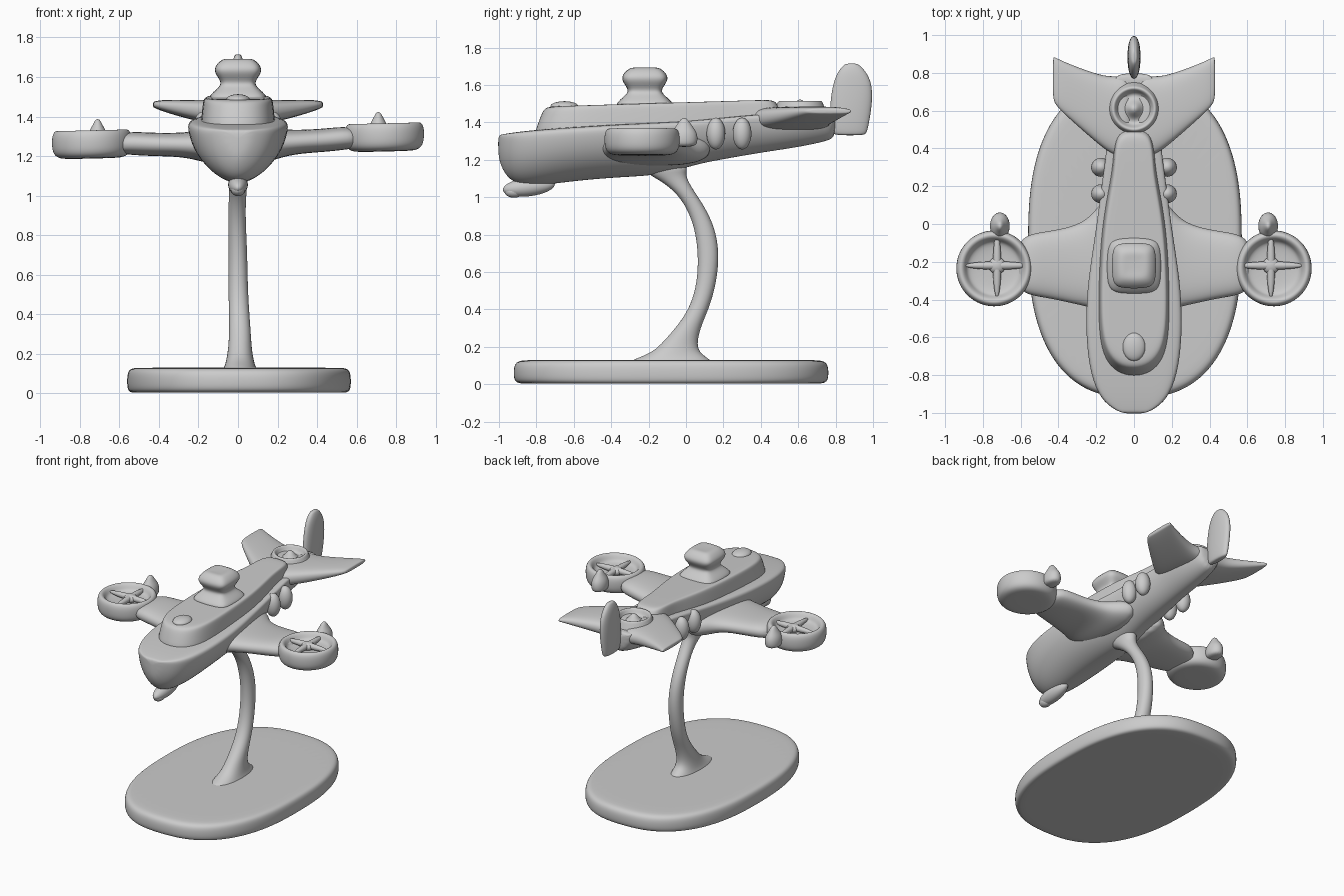
import bpy, bmesh
from math import sin, cos, pi, copysign

def loft(name, rings, sub=2):
    """Skin a list of equal-length point rings, cap both ends and smooth."""
    bm = bmesh.new()
    vr = [[bm.verts.new(p) for p in r] for r in rings]
    n = len(vr[0])
    for a, b in zip(vr, vr[1:]):
        for i in range(n):
            bm.faces.new((a[i], a[(i + 1) % n], b[(i + 1) % n], b[i]))
    bm.faces.new(vr[0])
    bm.faces.new(vr[-1])
    bmesh.ops.recalc_face_normals(bm, faces=bm.faces)
    me = bpy.data.meshes.new(name)
    bm.to_mesh(me)
    bm.free()
    me.polygons.foreach_set("use_smooth", [True] * len(me.polygons))
    ob = bpy.data.objects.new(name, me)
    bpy.context.collection.objects.link(ob)
    m = ob.modifiers.new("subdivision", 'SUBSURF')
    m.levels = m.render_levels = sub
    return ob

def oval(rx, ry, power=2.0, n=16):
    """Superellipse outline."""
    out = []
    for i in range(n):
        a = 2 * pi * i / n
        c, s = cos(a), sin(a)
        out.append((copysign(abs(c) ** (2 / power), c) * rx,
                    copysign(abs(s) ** (2 / power), s) * ry))
    return out

def stack(name, outline, layers, centre, tilt=(0, 0), sub=2):
    """Scaled copies of a plan outline stacked in z; layers are (scale, z)."""
    cx, cy = centre
    return loft(name, [[(cx + x * s, cy + y * s, z + tilt[0] * x * s + tilt[1] * y * s)
                        for x, y in outline] for s, z in layers], sub)

def slab(name, rows, axis, power=2.6):
    """Rounded sections along x or z; rows are (pos, y0, y1, mid, half thickness)."""
    rings = []
    for t, y0, y1, mid, half in rows:
        sec = oval((y1 - y0) / 2, half, power)
        yc = (y0 + y1) / 2
        rings.append([(t, yc + a, mid + b) if axis == 'x' else (mid + b, yc + a, t)
                      for a, b in sec])
    return loft(name, rings)

def blob(name, loc, radii, rot=(0, 0, 0)):
    bpy.ops.mesh.primitive_uv_sphere_add(segments=24, ring_count=16, radius=1,
                                         location=loc, rotation=rot)
    ob = bpy.context.object
    ob.name = name
    ob.scale = radii
    bpy.ops.object.shade_smooth()
    return ob

# Display base
stack("stand_base", oval(0.565, 0.84, 2.5, 48),
      [(0.9, 0.003), (0.975, 0.003), (1, 0.02), (1.005, 0.06), (1, 0.105),
       (0.97, 0.128), (0.88, 0.13)], (0.005, -0.08))

# Curved stem flaring into the base
slab("stand_stem", [
    (0.10, -0.34, 0.16, 0.01, 0.10), (0.135, -0.28, 0.13, 0.01, 0.08),
    (0.17, -0.18, 0.07, 0.01, 0.07), (0.23, -0.12, 0.06, 0.01, 0.06),
    (0.32, -0.04, 0.085, 0.01, 0.055), (0.42, 0.025, 0.13, 0.005, 0.052),
    (0.55, 0.06, 0.165, 0.0, 0.05), (0.70, 0.065, 0.18, 0.0, 0.048),
    (0.84, 0.045, 0.155, -0.005, 0.046), (0.95, 0.0, 0.10, -0.005, 0.044),
    (1.03, -0.06, 0.045, 0, 0.045), (1.09, -0.14, 0.01, 0, 0.05),
    (1.13, -0.22, 0.0, 0, 0.06), (1.18, -0.25, 0.02, 0, 0.07)], 'z', 2.1)

# Lower hull: keel section swept along y as (y, half width, top, bottom)
half = [(0.5, 1), (0.9, 1), (1, 0.96), (1.01, 0.84), (0.9, 0.5),
        (0.6, 0.19), (0.25, 0.03)]
section = [(0, 1)] + half + [(0, 0)] + [(-x, z) for x, z in reversed(half)]
hull = [(-1.005, 0.05, 1.33, 1.22), (-0.985, 0.10, 1.335, 1.15),
        (-0.93, 0.175, 1.345, 1.07), (-0.80, 0.23, 1.36, 1.055),
        (-0.60, 0.255, 1.375, 1.085), (-0.35, 0.25, 1.39, 1.105),
        (-0.12, 0.215, 1.40, 1.115), (0.05, 0.19, 1.41, 1.175),
        (0.25, 0.165, 1.43, 1.21), (0.42, 0.14, 1.445, 1.24),
        (0.60, 0.14, 1.45, 1.265), (0.76, 0.11, 1.46, 1.30),
        (0.80, 0.08, 1.46, 1.32)]
loft("hull", [[(x * w, y, zb + z * (zt - zb)) for x, z in section]
              for y, w, zt, zb in hull])

# Raised upper deck with sloping walls
side = [(0.09, -0.79), (0.155, -0.72), (0.185, -0.6), (0.19, -0.4), (0.18, -0.1),
        (0.15, 0.12), (0.115, 0.3), (0.11, 0.42), (0.09, 0.52)]
plan = [(0, -0.81)] + side + [(0, 0.53)] + [(-x, y) for x, y in reversed(side)]
plan = [(x, y + 0.14) for x, y in plan]
stack("upper_deck", plan, [(1.02, 1.32), (1.0, 1.38), (0.95, 1.47), (0.925, 1.495),
                           (0.87, 1.503), (0.75, 1.503)], (0, -0.14), (0, 0.03))
blob("deck_hatch", (0, -0.65, 1.485), (0.06, 0.075, 0.028))

# Dorsal turret
stack("turret", oval(0.118, 0.122, 4),
      [(1.4, 1.47), (1.18, 1.515), (0.8, 1.55), (0.72, 1.575), (0.98, 1.615),
       (1.03, 1.645), (0.85, 1.675), (0.6, 1.695), (0.3, 1.69)], (0, -0.22))

# Chin gun
blob("chin_gun", (0, -0.84, 1.055), (0.05, 0.14, 0.05), (0.12, 0, 0))
blob("chin_gun_muzzle", (0, -0.92, 1.03), (0.036, 0.05, 0.033))

TILT = 0.024  # slight roll of the wings
for s, tag in ((-1, "left"), (1, "right")):
    # Wing arm
    rows = [(0.05, -0.48, 0.16, 1.25, 0.10), (0.17, -0.47, 0.13, 1.255, 0.085),
            (0.23, -0.445, 0.04, 1.26, 0.07), (0.32, -0.425, -0.01, 1.265, 0.06),
            (0.45, -0.395, -0.035, 1.27, 0.06), (0.56, -0.38, -0.05, 1.28, 0.06),
            (0.62, -0.34, -0.1, 1.27, 0.04)]
    slab(tag + "_wing", [(s * x, a, b, z + TILT * s * x, h)
                         for x, a, b, z, h in rows], 'x')

    # Round rotor pod with recessed dish
    cx, cy, dz = s * 0.74, -0.235, TILT * s * 0.74
    stack(tag + "_rotor_pod", oval(0.202, 0.202, 2, 24),
          [(z, h + dz) for z, h in
           [(0.6, 1.205), (0.85, 1.21), (0.98, 1.235), (1.01, 1.28), (1.0, 1.325),
            (0.93, 1.35), (0.82, 1.348), (0.74, 1.32), (0.68, 1.298), (0.3, 1.29)]],
          (cx, cy), (TILT, 0))

    # Crossed spokes, hub and rear fin
    for k, r in (("long", (0.022, 0.17, 0.022)), ("cross", (0.17, 0.022, 0.022))):
        blob(f"{tag}_rotor_{k}_spoke", (cx - s * 0.015, cy + 0.015, 1.315 + dz), r)
    blob(tag + "_rotor_hub", (cx - s * 0.015, cy + 0.015, 1.31 + dz), (0.045, 0.045, 0.03))
    stack(tag + "_rotor_fin", oval(0.055, 0.075),
          [(0.8, 1.25 + dz), (1, 1.28 + dz), (0.95, 1.33 + dz), (0.55, 1.365 + dz),
           (0.3, 1.395 + dz), (0.1, 1.405 + dz)], (s * 0.71, -0.01))

    # Swept tail plane
    slab(tag + "_tail_plane", [(s * x, a, b, z, h) for x, a, b, z, h in [
        (0.0, 0.33, 0.79, 1.42, 0.065), (0.09, 0.35, 0.785, 1.42, 0.065),
        (0.16, 0.395, 0.785, 1.425, 0.06), (0.28, 0.50, 0.825, 1.44, 0.045),
        (0.38, 0.59, 0.865, 1.455, 0.03), (0.42, 0.635, 0.885, 1.46, 0.018),
        (0.43, 0.67, 0.89, 1.46, 0.012)]], 'x', 3)

    # Broadside guns
    for i, y in enumerate((0.16, 0.30)):
        blob(f"{tag}_side_gun_{i + 1}", (s * 0.175, y, 1.34), (0.052, 0.05, 0.085))

# Tail ring with central cone
stack("tail_ring", oval(0.125, 0.125, 2, 24),
      [(1.25, 1.36), (1.2, 1.44), (1.02, 1.49), (0.95, 1.515), (0.82, 1.515),
       (0.72, 1.485), (0.6, 1.47), (0.4, 1.475), (0.2, 1.51), (0.06, 1.522)], (0, 0.61))

# Upright tail fin
slab("tail_fin", [
    (1.33, 0.80, 0.955, 0, 0.02), (1.345, 0.775, 0.97, 0, 0.028),
    (1.42, 0.765, 0.985, 0, 0.034), (1.52, 0.77, 1.0, 0, 0.036),
    (1.61, 0.785, 0.995, 0, 0.034), (1.67, 0.81, 0.965, 0, 0.03),
    (1.705, 0.84, 0.93, 0, 0.02), (1.715, 0.86, 0.91, 0, 0.012)], 'z', 2.2)
